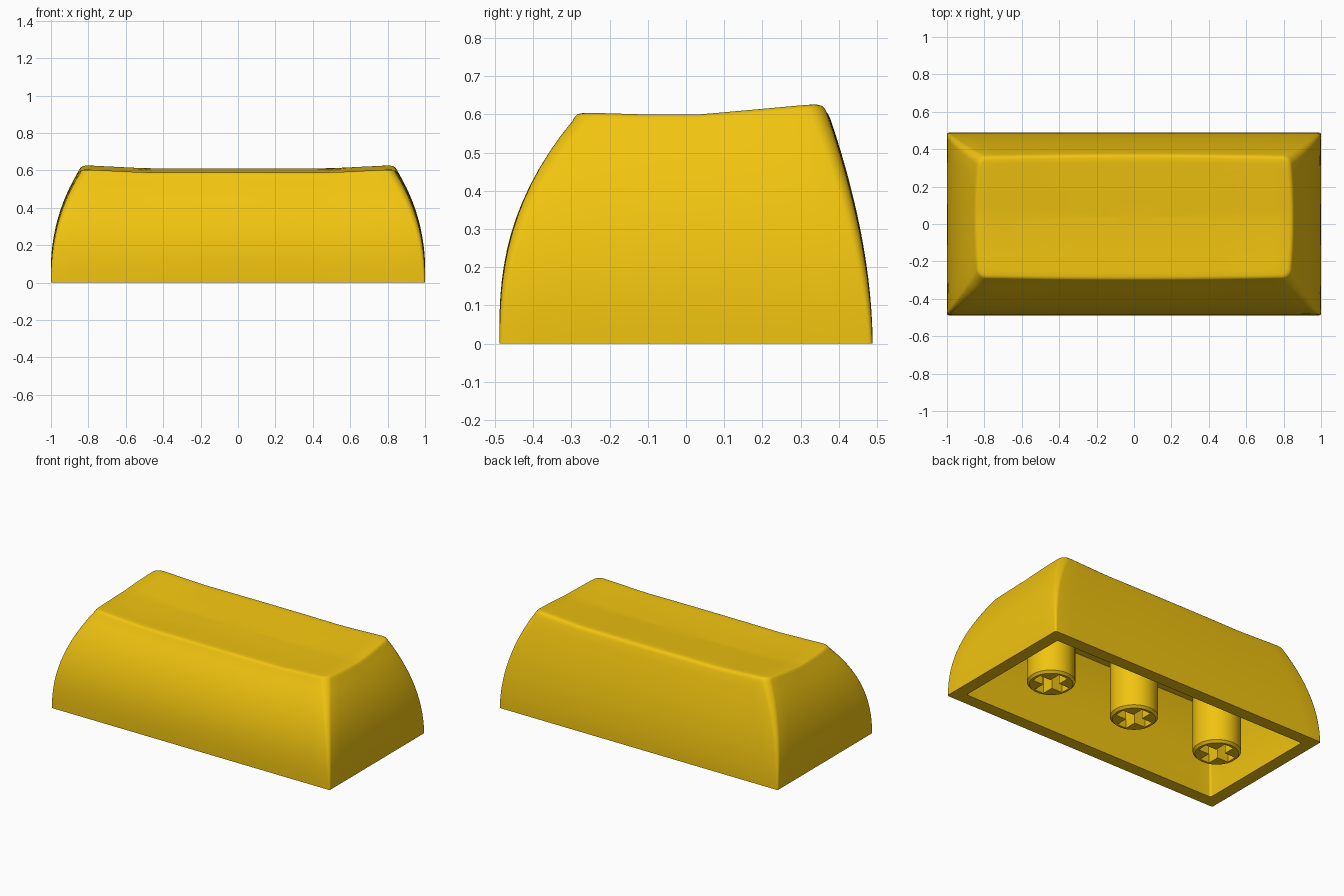
import bpy, bmesh, math

if "Cube" in bpy.data.objects:
    bpy.data.objects.remove(bpy.data.objects["Cube"])

BASE_X, BASE_Y = 1.0, 0.488


def lerp_table(v, table):
    """Piecewise linear lookup, clamped at both ends."""
    if v <= table[0][0]:
        return table[0][1]
    for (a, za), (b, zb) in zip(table, table[1:]):
        if v <= b:
            return za + (zb - za) * (v - a) / (b - a)
    return table[-1][1]


def top_z(x, y):
    """Height of the dished, slightly tilted top."""
    along = lerp_table(y, [(-0.28, 0.605), (-0.12, 0.6), (0.04, 0.6), (0.34, 0.627)])
    return along - lerp_table(abs(x), [(0.5, 0.016), (0.82, 0.0)])


def outline(t, inset=0.0, radius=None):
    """Rounded rectangle at relative height t (0 base, 1 top), sides bowed towards the top."""
    hx = BASE_X - 0.172 * t ** 2.3 - inset
    y0 = -BASE_Y + 0.21 * t ** 2.5 + inset
    y1 = BASE_Y - 0.128 * t ** 1.75 - inset
    r = radius or 0.01 + 0.035 * t
    cy, hy = (y0 + y1) / 2, (y1 - y0) / 2
    pts = []
    corners = [(1, 1), (-1, 1), (-1, -1), (1, -1)]
    for k, (sx, sy) in enumerate(corners):
        for i in range(7):
            a = math.pi / 2 * (k + i / 6)
            pts.append((sx * (hx - r) + r * math.cos(a), sy * (hy - r) + r * math.sin(a)))
        # extra points along the straight side to the next corner
        nx, ny = corners[(k + 1) % 4]
        a = math.pi / 2 * (k + 1)
        ex, ey = nx * (hx - r) + r * math.cos(a), ny * (hy - r) + r * math.sin(a)
        px, py = pts[-1]
        n = 20 if k % 2 == 0 else 10
        pts += [(px + (ex - px) * j / n, py + (ey - py) * j / n) for j in range(1, n)]
    out = []
    for x, y in pts:
        u, v = x / hx, y / hy
        out.append((x + 0.018 * t * u * (1 - v * v), cy + y + 0.01 * t * v * (1 - u * u)))
    return out


def add_ring(bm, coords):
    return [bm.verts.new(c) for c in coords]


def bridge(bm, a, b):
    n = len(a)
    for i in range(n):
        j = (i + 1) % n
        bm.faces.new((a[i], a[j], b[j], b[i]))


def finish(name, bm):
    bmesh.ops.recalc_face_normals(bm, faces=bm.faces[:])
    mesh = bpy.data.meshes.new(name)
    bm.to_mesh(mesh)
    bm.free()
    obj = bpy.data.objects.new(name, mesh)
    bpy.context.collection.objects.link(obj)
    mesh.materials.append(yellow)
    bpy.context.view_layer.objects.active = obj
    obj.select_set(True)
    bpy.ops.object.shade_smooth_by_angle(angle=math.radians(32))
    obj.select_set(False)
    return obj


yellow = bpy.data.materials.new("yellow_plastic")
yellow.diffuse_color = (0.88, 0.552, 0.005, 1)
yellow.use_nodes = True
yellow.node_tree.nodes["Principled BSDF"].inputs["Base Color"].default_value = yellow.diffuse_color

# Key shell: cavity, base rim, curved sides, rounded edge and dished top as one loft
bm = bmesh.new()
rings = []
CEILING = 0.5
for i in range(8, -1, -1):
    t = 0.8 * i / 8
    rings.append([(x, y, CEILING * i / 8) for x, y in outline(t, 0.08, 0.012)])
EDGE = 0.965
for i in range(15):
    t = EDGE * i / 14
    rings.append([(x, y, t * top_z(x, y)) for x, y in outline(t)])
for inset, h in ((0.006, 0.984), (0.013, 0.995), (0.024, 1.0)):
    rings.append([(x, y, h * top_z(x, y)) for x, y in outline(EDGE, inset)])
rim = rings[-1]
MID_Y = 0.04
for s in (0.92, 0.8, 0.66, 0.52, 0.38, 0.24, 0.1):
    pts = [(x * s, MID_Y + (y - MID_Y) * s) for x, y, _ in rim]
    rings.append([(x, y, top_z(x, y)) for x, y in pts])
loops = [add_ring(bm, r) for r in rings]
for a, b in zip(loops, loops[1:]):
    bridge(bm, a, b)
bm.faces.new(loops[0])
bm.faces.new(loops[-1])
finish("key_shell", bm)


def stem(name, cx, radius=0.14, arm=0.11, half=0.033, depth=0.24):
    """Round post with a cross-shaped socket in its lower end."""
    bm = bmesh.new()

    def circle(r, z):
        return add_ring(bm, [(cx + r * math.cos(i * math.tau / 48),
                              r * math.sin(i * math.tau / 48), z) for i in range(48)])

    def cross(z):
        quarter = [(arm, -half), (arm, half), (half, half)]
        pts = []
        for _ in range(4):
            pts += quarter
            quarter = [(-y, x) for x, y in quarter]
        return add_ring(bm, [(cx + x, y, z) for x, y in pts])

    top, low, foot = circle(radius, CEILING + 0.01), circle(radius, 0.014), circle(radius - 0.014, 0)
    mouth, floor = cross(0), cross(depth)
    bridge(bm, top, low)
    bridge(bm, low, foot)
    bridge(bm, mouth, floor)
    bm.faces.new(top)
    bm.faces.new(floor)
    edges = [bm.edges.get((r[i - 1], r[i])) for r in (foot, mouth) for i in range(len(r))]
    bmesh.ops.triangle_fill(bm, edges=edges, use_beauty=True, normal=(0, 0, -1))
    finish(name, bm)


# Three mounting posts under the cap
for name, x in (("left_stem", -0.625), ("middle_stem", 0.0), ("right_stem", 0.625)):
    stem(name, x)
